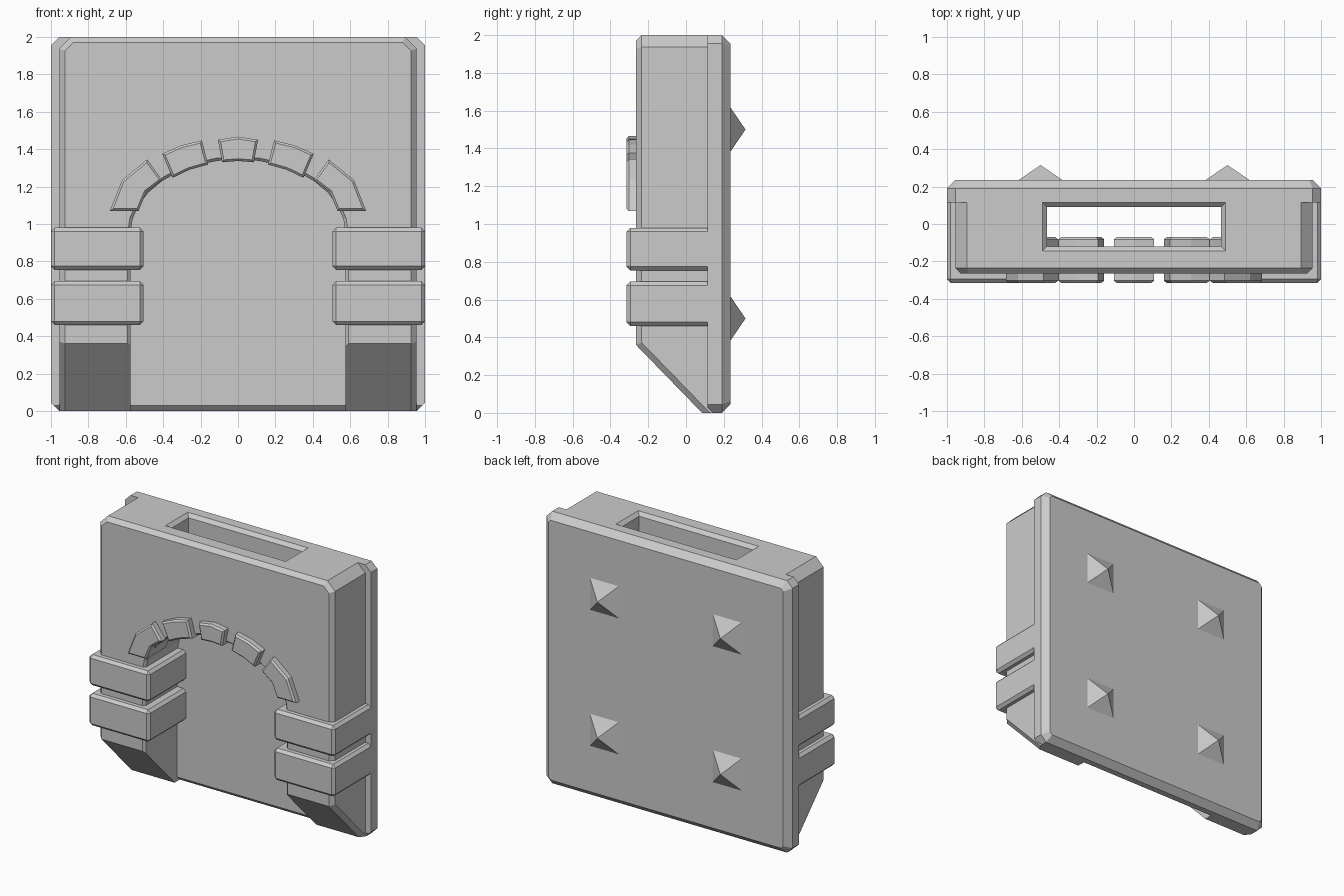
import bpy, bmesh, math

if "Cube" in bpy.data.objects:
    bpy.data.objects.remove(bpy.data.objects["Cube"])


def loft(name, loops, bevels=(), mirror=False):
    """Solid skinned through loops of points; bevels = (offset, edge-midpoint test)."""
    bm = bmesh.new()
    rings = [[bm.verts.new(p) for p in loop] for loop in loops]
    n = len(rings[0])
    bm.faces.new(rings[0])
    bm.faces.new(rings[-1])
    for a, b in zip(rings, rings[1:]):
        for i in range(n):
            j = (i + 1) % n
            bm.faces.new((a[i], a[j], b[j], b[i]))
    bmesh.ops.recalc_face_normals(bm, faces=bm.faces)
    for offset, test in bevels:
        edges = [e for e in bm.edges
                 if test((e.verts[0].co + e.verts[1].co) / 2) and e.calc_face_angle(0) > 0.1]
        bmesh.ops.bevel(bm, geom=edges, offset=offset, segments=1, profile=0.5,
                        affect='EDGES', clamp_overlap=True)
    bmesh.ops.recalc_face_normals(bm, faces=bm.faces)
    mesh = bpy.data.meshes.new(name)
    bm.to_mesh(mesh)
    bm.free()
    ob = bpy.data.objects.new(name, mesh)
    bpy.context.collection.objects.link(ob)
    if mirror:
        ob.modifiers.new("mirror", 'MIRROR')
    return ob


def rect_z(x, y0, y1, z):
    return [(-x, y0, z), (x, y0, z), (x, y1, z), (-x, y1, z)]


def rect_y(x0, x1, z0, z1, y):
    return [(x0, y, z0), (x1, y, z0), (x1, y, z1), (x0, y, z1)]


def arch(y, grow):
    """Arched doorway outline at depth y, enlarged by grow."""
    rx, rz, n = 0.575 + grow, 0.395 + grow, 16
    pts = [(rx * math.cos(math.pi * i / n), y, 0.95 + rz * math.sin(math.pi * i / n))
           for i in range(n + 1)]
    return pts + [(-rx, y, -0.3), (rx, y, -0.3)]


# Back plate with chamfered corners, rear rim and front bottom edge
loft("back_plate", [rect_y(-1, 1, 0, 2, 0.115), rect_y(-1, 1, 0, 2, 0.235)],
     [(0.045, lambda m: abs(m.x) > 0.99 and 0.15 < m.y < 0.2),
      (0.045, lambda m: m.y > 0.23),
      (0.03, lambda m: m.y < 0.12 and m.z < 0.01)])

# Thick front wall, sloped at the foot
side = [(0.15, 0), (0.085, 0), (-0.265, 0.36), (-0.265, 2), (0.15, 2)]
wall = loft("front_wall", [[(x, y, z) for y, z in side] for x in (-0.955, 0.955)],
            [(0.062, lambda m: abs(m.x) > 0.95 and m.z > 1.99),
             (0.03, lambda m: m.y < -0.26 and m.z > 0.5
              or abs(m.x) > 0.95 and m.y < 0.0 and m.z < 0.3
              or m.y < -0.24 and m.z > 1.9)])

# Cutters: flared doorway and flared slot in the top
cutters = [
    loft("doorway_cutter", [arch(-0.35, 0.1), arch(-0.25, 0), arch(0.3, 0)]),
    loft("slot_cutter", [rect_z(0.465, -0.12, 0.09, 1.1),
                         rect_z(0.465, -0.12, 0.09, 1.975),
                         rect_z(0.565, -0.22, 0.19, 2.075)]),
]
for c in cutters:
    c.hide_render = True
    c.hide_viewport = True
    mod = wall.modifiers.new(c.name, 'BOOLEAN')
    mod.operation = 'DIFFERENCE'
    mod.solver = 'EXACT'
    mod.object = c

# Pillar bands
for i, (z0, z1) in enumerate([(0.46, 0.695), (0.755, 0.98)]):
    loft(f"pillar_band_{i + 1}",
         [rect_y(0.505, 1, z0, z1, -0.315), rect_y(0.505, 1, z0, z1, 0.13)],
         [(0.02, lambda m: m.y < 0.1)], mirror=True)

# Arch stones: keystone, then two mirrored pairs
stones = {
    "keystone": [(-0.085, 1.33), (0, 1.337), (0.085, 1.33), (0.107, 1.45),
                 (0, 1.467), (-0.107, 1.45)],
    "upper_arch_stone": [(0.16, 1.318), (0.26, 1.29), (0.35, 1.247), (0.405, 1.375),
                         (0.305, 1.42), (0.193, 1.447)],
    "lower_arch_stone": [(0.405, 1.235), (0.49, 1.17), (0.532, 1.07), (0.685, 1.07),
                         (0.62, 1.235), (0.485, 1.345)],
}
for name, pts in stones.items():
    loft(name, [[(x, y, z) for x, z in pts] for y in (-0.315, -0.07)],
         [(0.012, lambda m: m.y < -0.31 or m.y > -0.075)], mirror=name != "keystone")

# Pyramid studs on the back
for x in (-0.5, 0.5):
    for z in (0.5, 1.5):
        bpy.ops.mesh.primitive_cone_add(vertices=4, radius1=0.125 * math.sqrt(2), depth=0.085,
                                        location=(x, 0.2725, z))
        stud = bpy.context.object
        stud.name = "back_stud"
        # Square the base to the axes, then point the tip backwards
        for v in stud.data.vertices:
            cx, cy, cz = v.co
            s = math.sqrt(0.5)
            v.co = ((cx - cy) * s, cz, -(cx + cy) * s)
